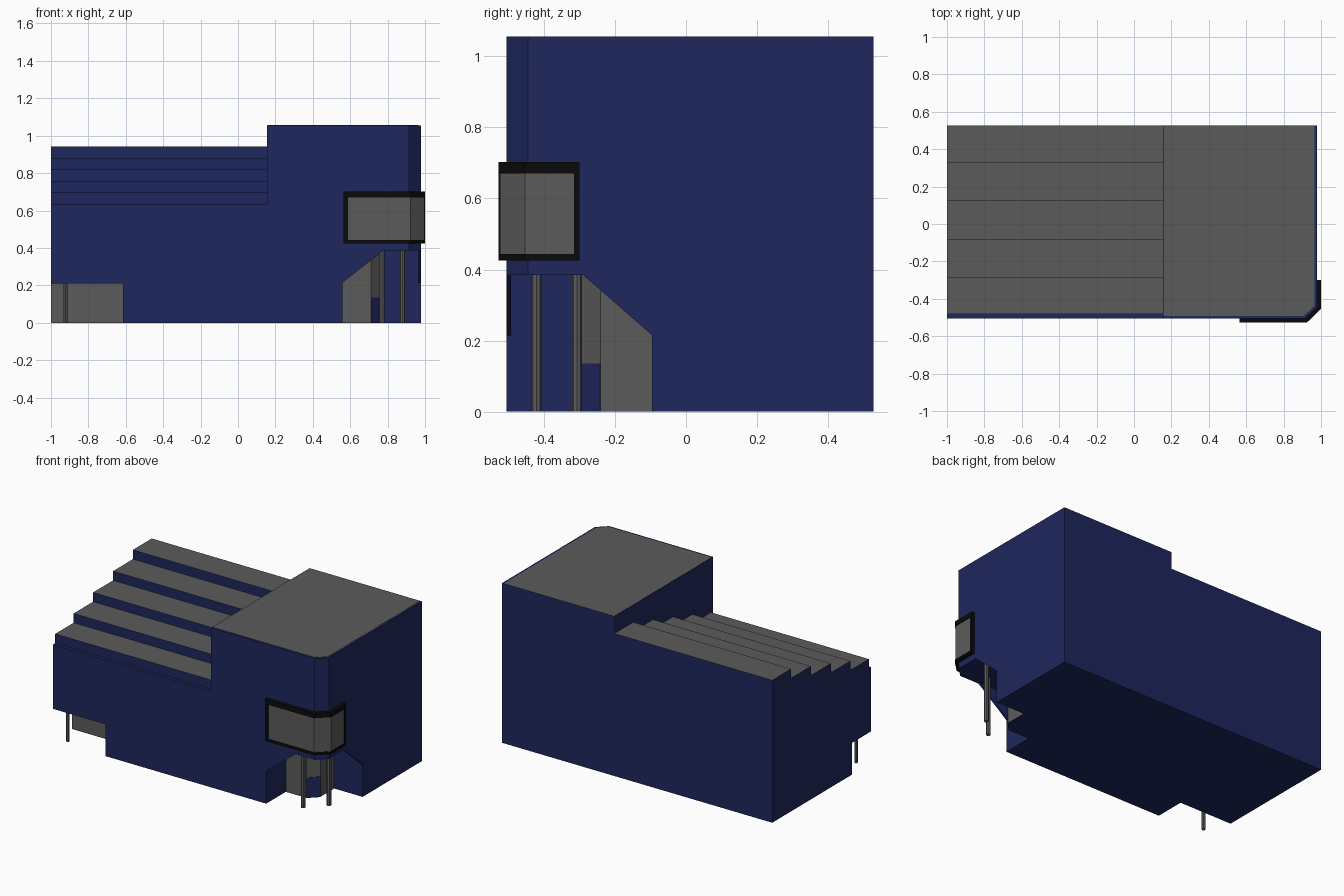
import bpy, bmesh
from mathutils import Vector

if "Cube" in bpy.data.objects:
    bpy.data.objects.remove(bpy.data.objects["Cube"])


def material(name, rgb):
    m = bpy.data.materials.new(name)
    m.diffuse_color = (*rgb, 1)
    m.use_nodes = True
    m.node_tree.nodes["Principled BSDF"].inputs["Base Color"].default_value = m.diffuse_color
    return m


BLUE = material("navy_wall", (0.013, 0.02, 0.11))
BLACK = material("black_frame", (0.003, 0.003, 0.003))
GREY = material("grey_surface", (0.105, 0.105, 0.105))


def prism(name, pts, axis, lo, hi, mat):
    """Extrude a 2D outline along an axis: x uses (y,z), y uses (x,z), z uses (x,y)."""
    place = {"x": lambda a, b, t: (t, a, b),
             "y": lambda a, b, t: (a, t, b),
             "z": lambda a, b, t: (a, b, t)}[axis]
    bm = bmesh.new()
    face = bm.faces.new([bm.verts.new(place(a, b, lo)) for a, b in pts])
    new = bmesh.ops.extrude_face_region(bm, geom=[face])["geom"]
    shift = Vector(place(0, 0, hi - lo))
    bmesh.ops.translate(bm, vec=shift, verts=[v for v in new if isinstance(v, bmesh.types.BMVert)])
    bmesh.ops.recalc_face_normals(bm, faces=bm.faces)
    me = bpy.data.meshes.new(name)
    bm.to_mesh(me)
    bm.free()
    me.materials.append(mat)
    ob = bpy.data.objects.new(name, me)
    bpy.context.collection.objects.link(ob)
    return ob


def rect(a0, a1, b0, b1):
    return [(a0, b0), (a1, b0), (a1, b1), (a0, b1)]


def combine(target, other, operation):
    """Apply a boolean and remove the helper."""
    mod = target.modifiers.new("bool", "BOOLEAN")
    mod.operation, mod.solver, mod.object = operation, "EXACT", other
    bpy.context.view_layer.objects.active = target
    bpy.ops.object.modifier_apply(modifier=mod.name)
    bpy.data.objects.remove(other)


FRONT, BACK, LEFT, RIGHT = -0.505, 0.527, -1.0, 0.978

# Tower with chamfered street corner
building = prism("building", [(0.155, FRONT), (0.915, FRONT), (RIGHT, -0.445), (RIGHT, BACK), (0.155, BACK)],
                 "z", 0, 1.055, BLUE)

# Wing with stepped roof
profile = [(BACK, 0), (BACK, 0.942)]
for i, y in enumerate([0.33, 0.123, -0.086, -0.289, -0.482]):
    z = 0.942 - 0.0613 * i
    profile += [(y, z), (y, z - 0.0613)]
profile += [(FRONT, 0.6355), (FRONT, 0)]
combine(building, prism("wing", profile, "x", LEFT, 0.3, BLUE), "UNION")

# Left corner recess
combine(building, prism("cut", rect(-1.1, -0.615, -0.6, -0.305), "z", -0.1, 0.21, BLUE), "DIFFERENCE")

# Entrance recess: inner room, then sloped openings in the thin outer walls
room = [(0.56, -0.492), (0.965, -0.492), (0.965, -0.095), (0.77, -0.095),
        (0.77, -0.24), (0.71, -0.3), (0.56, -0.3)]
combine(building, prism("cut", room, "z", -0.1, 0.385, BLUE), "DIFFERENCE")
opening = [(0.56, -0.1), (0.56, 0.215), (0.775, 0.385), (1.1, 0.385), (1.1, -0.1)]
combine(building, prism("cut", opening, "y", -0.6, -0.491, BLUE), "DIFFERENCE")
opening = [(-0.095, -0.1), (-0.095, 0.215), (-0.29, 0.385), (-0.6, 0.385), (-0.6, -0.1)]
combine(building, prism("cut", opening, "x", 0.964, 1.1, BLUE), "DIFFERENCE")

# Grey roof steps and grey recess walls
me = building.data
me.materials.clear()
me.materials.append(BLUE)
me.materials.append(GREY)
for p in me.polygons:
    n, c = p.normal, p.center
    step = n.z > 0.9 and 0.66 < c.z < 1.0
    in_wall = c.z < 0.3 and -0.45 < c.y < -0.1 and c.x < 0.9
    recess = in_wall and (n.y < -0.5 or (n.x > 0.5 and c.x > 0.7))
    p.material_index = 1 if step or recess else 0

# Tower roof sheet, leaving a thin blue rim
prism("tower_roof", [(0.157, -0.492), (0.908, -0.492), (0.965, -0.437), (0.965, 0.525), (0.157, 0.525)],
      "z", 1.05, 1.056, GREY)

# Low door panel on the chamfered recess wall
prism("door_panel", [(0.71, -0.3), (0.712, -0.302), (0.772, -0.242), (0.77, -0.24)], "z", 0, 0.135, BLUE)


# Corner window wrapping the chamfer
def band(name, x0, y1, d, z0, z1, mat):
    """Strip standing d proud of the walls."""
    k = d * 0.42
    pts = [(x0, FRONT + 0.004), (x0, FRONT - d), (0.915 + k, FRONT - d), (RIGHT + d, -0.445 - k),
           (RIGHT + d, y1), (RIGHT - 0.004, y1), (RIGHT - 0.004, -0.444), (0.914, FRONT + 0.004)]
    return prism(name, pts, "z", z0, z1, mat)


band("window_glass", 0.587, -0.314, 0.018, 0.44, 0.671, GREY)
band("window_frame_top", 0.565, -0.3, 0.022, 0.67, 0.702, BLACK)
band("window_frame_bottom", 0.565, -0.3, 0.022, 0.425, 0.443, BLACK)
prism("window_frame_left", rect(0.565, 0.588, FRONT - 0.022, FRONT + 0.004), "z", 0.443, 0.67, BLACK)
prism("window_frame_right", rect(RIGHT - 0.004, RIGHT + 0.022, -0.315, -0.3), "z", 0.443, 0.67, BLACK)

# Round columns
for name, x, y, r, h in [("left_column", -0.922, -0.46, 0.011, 0.21),
                         ("entrance_column_1", 0.77, -0.42, 0.014, 0.385),
                         ("entrance_column_2", 0.88, -0.306, 0.014, 0.385)]:
    bpy.ops.mesh.primitive_cylinder_add(vertices=8, radius=r, depth=h, location=(x, y, h / 2))
    bpy.context.object.name = name
    bpy.context.object.data.materials.append(GREY)
